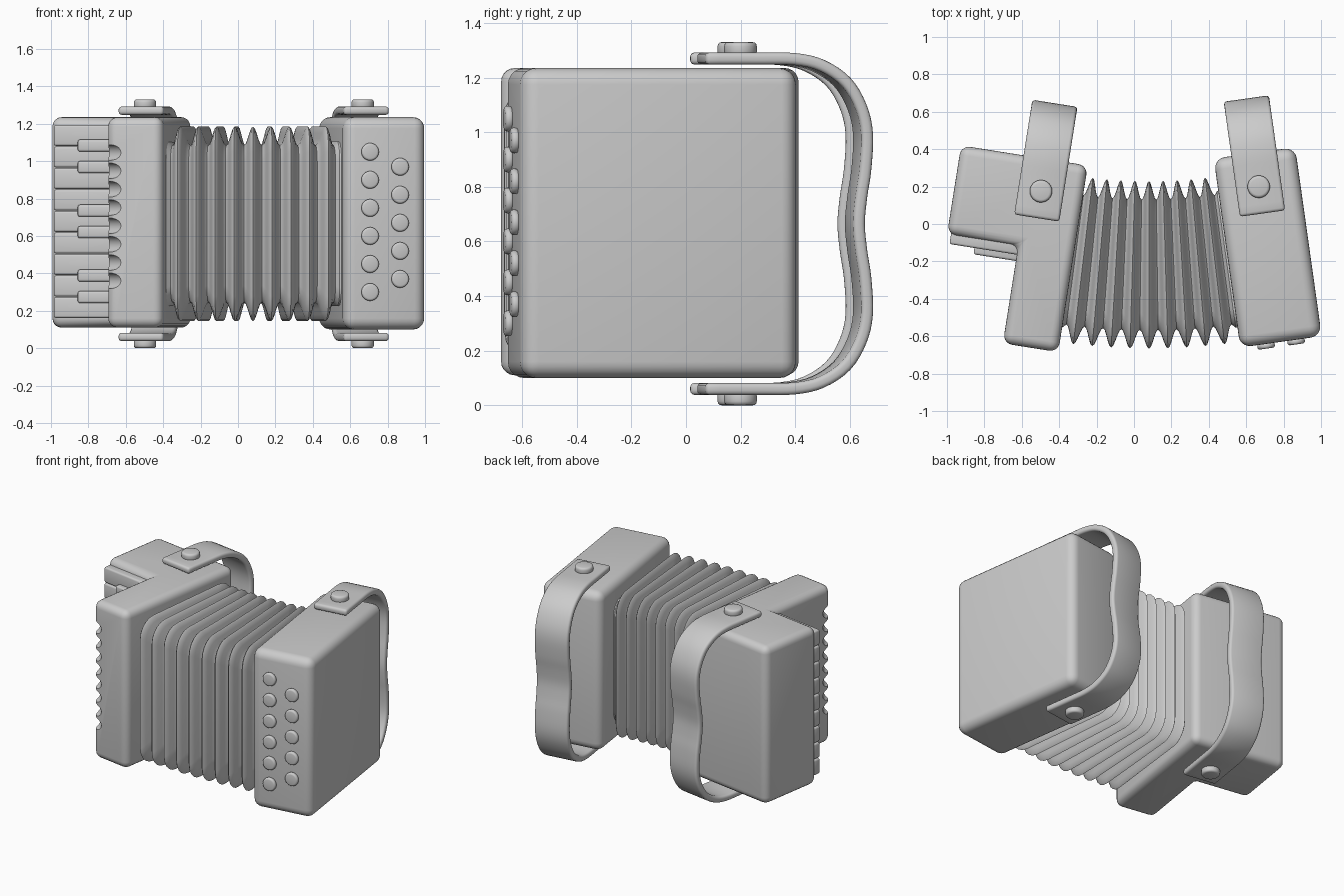
import bpy, bmesh
from math import sin, cos, pi, radians
from mathutils import Matrix, Vector

if "Cube" in bpy.data.objects:
    bpy.data.objects.remove(bpy.data.objects["Cube"])


def finish(name, bm, matrix=None, bevel=0, segs=3):
    bmesh.ops.recalc_face_normals(bm, faces=bm.faces[:])
    if bevel:
        edges = [e for e in bm.edges if e.calc_face_angle(0) > 0.6]
        bmesh.ops.bevel(bm, geom=edges, offset=bevel, offset_type='OFFSET',
                        segments=segs, profile=0.5, affect='EDGES', clamp_overlap=True)
    me = bpy.data.meshes.new(name)
    bm.to_mesh(me)
    bm.free()
    ob = bpy.data.objects.new(name, me)
    bpy.context.collection.objects.link(ob)
    if matrix:
        ob.matrix_world = matrix
    smooth(ob)
    return ob


def smooth(ob):
    bpy.ops.object.select_all(action='DESELECT')
    ob.select_set(True)
    bpy.context.view_layer.objects.active = ob
    bpy.ops.object.shade_smooth_by_angle(angle=radians(40))


def prism(name, pts, z0, z1, matrix, bevel, segs=3):
    bm = bmesh.new()
    lo = [bm.verts.new((x, y, z0)) for x, y in pts]
    hi = [bm.verts.new((x, y, z1)) for x, y in pts]
    bm.faces.new(lo)
    bm.faces.new(hi)
    n = len(pts)
    for i in range(n):
        j = (i + 1) % n
        bm.faces.new((lo[i], lo[j], hi[j], hi[i]))
    return finish(name, bm, matrix, bevel, segs)


def rect(x0, x1, y0, y1):
    return [(x0, y0), (x1, y0), (x1, y1), (x0, y1)]


def disc(r, n=28):
    return [(r * cos(2 * pi * i / n), r * sin(2 * pi * i / n)) for i in range(n)]


def frame(x, y, deg):
    return Matrix.Translation((x, y, 0)) @ Matrix.Rotation(radians(deg), 4, 'Z')


MID = 0.665
left, right = frame(-0.405, -0.685, -9), frame(0.715, -0.125, 8)

# Right body with two columns of buttons
prism("button_side_body", rect(-0.22, 0.22, -0.51, 0.51), 0.10, 1.235, right, 0.06, 5)
buttons = [(-0.082, 1.05 - 0.15 * i) for i in range(6)] + [(0.08, 0.97 - 0.15 * i) for i in range(5)]
for u, z in buttons:
    m = right @ Matrix.Translation((u, -0.505, z)) @ Matrix.Rotation(pi / 2, 4, 'X')
    prism("button", disc(0.047), 0, 0.03, m, 0.012)

# Left L-shaped body
body = prism("keyboard_side_body",
             [(0, 0), (0, 1.01), (-0.686, 1.01), (-0.686, 0.53), (-0.30, 0.53), (-0.30, 0)],
             0.11, 1.235, left, 0.05, 5)

# Scalloped notches down its front left edge
bm = bmesh.new()
for i in range(8):
    m = (Matrix.Translation((-0.292, 0.008, 0.36 + 0.098 * i)) @ Matrix.Rotation(radians(-45), 4, 'Z')
         @ Matrix.Rotation(pi / 2, 4, 'Y'))
    bmesh.ops.create_cone(bm, cap_ends=True, segments=20, radius1=0.043, radius2=0.043,
                          depth=0.3, matrix=m)
cutter = finish("scallop_cutter", bm, left)
cutter.hide_render = True
mod = body.modifiers.new("scallops", 'BOOLEAN')
mod.operation, mod.object, mod.solver = 'DIFFERENCE', cutter, 'EXACT'
bpy.context.view_layer.update()
bpy.context.view_layer.objects.active = body
bpy.ops.object.modifier_apply(modifier=mod.name)
bpy.data.objects.remove(cutter)
smooth(body)

# Piano keys
for i in range(9):
    z = 0.16 + 0.115 * i
    prism("white_key", rect(-0.665, -0.29, 0.48, 0.55), z + 0.002, z + 0.113, left, 0.012)
for z in (1.083, 0.968, 0.735, 0.62, 0.388, 0.273):
    prism("black_key", rect(-0.53, -0.29, 0.446, 0.52), z - 0.032, z + 0.032, left, 0.012)

# Bellows: rounded rectangles fanned around a distant pivot, pulsing in size
PIVOT, RADIUS, PITCH, STEPS = Vector((0.08, 2.8, 0)), 3.018, 1.675, 10
bm = bmesh.new()
rings = []
for k in range(-5 * STEPS - 2, 5 * STEPS + 3):
    t = k / STEPS
    a = radians(t * PITCH)
    d = 0.05 - 0.05 * cos(2 * pi * t)
    if abs(t) > 4.5:
        d = max(d, 0.08)
    hr, hz, c = 0.448 - d, 0.52 - d, 0.13 - 0.4 * d
    ring = []
    for q, (sr, sz) in enumerate(((1, 1), (-1, 1), (-1, -1), (1, -1))):
        for s in range(6):
            b = (q + s / 5) * pi / 2
            r = RADIUS + sr * (hr - c) + c * cos(b)
            z = MID + sz * (hz - c) + c * sin(b)
            ring.append(bm.verts.new(PIVOT + Vector((r * sin(a), -r * cos(a), z))))
    rings.append(ring)
for r0, r1 in zip(rings, rings[1:]):
    for i in range(len(r0)):
        j = (i + 1) % len(r0)
        bm.faces.new((r0[i], r0[j], r1[j], r1[i]))
bm.faces.new(rings[0])
bm.faces.new(rings[-1])
finish("bellows", bm)

# Hand straps with knobs above and below
half = [(0, 0.605), (0.2, 0.605), (0.33, 0.603), (0.43, 0.58), (0.52, 0.52), (0.575, 0.43),
        (0.598, 0.33), (0.592, 0.2), (0.577, 0.1), (0.568, 0)]
ctrl = [Vector(p) for p in half + [(s, -z) for s, z in half[-2::-1]]]


def spline(p, n=4):
    ext = [2 * p[0] - p[1]] + p + [2 * p[-1] - p[-2]]
    out = []
    for a, b, c, d in zip(ext, ext[1:], ext[2:], ext[3:]):
        for i in range(n):
            t = i / n
            out.append(0.5 * (2 * b + (c - a) * t + (2 * a - 5 * b + 4 * c - d) * t * t
                              + (3 * b - a - 3 * c + d) * t ** 3))
    return out + [p[-1]]


def strap(name, matrix):
    path = spline(ctrl)
    bm = bmesh.new()
    loops = []
    for i, p in enumerate(path):
        tan = (path[min(i + 1, len(path) - 1)] - path[max(i - 1, 0)]).normalized()
        nor = Vector((-tan.y, tan.x)) * 0.022
        loops.append([bm.verts.new((x, q.x, MID + q.y))
                      for x, q in ((-0.122, p - nor), (0.122, p - nor), (0.122, p + nor), (-0.122, p + nor))])
    for a, b in zip(loops, loops[1:]):
        for i in range(4):
            j = (i + 1) % 4
            bm.faces.new((a[i], a[j], b[j], b[i]))
    bm.faces.new(loops[0])
    bm.faces.new(loops[-1])
    finish(name, bm, matrix, 0.016, 3)


for side, m in (("left", frame(-0.52, 0.032, -9)), ("right", frame(0.687, 0.056, 8))):
    strap(side + "_strap", m)
    knob = m @ Matrix.Translation((0, 0.145, 0))
    prism(side + "_knob_top", disc(0.06), 1.28, 1.33, knob, 0.015)
    prism(side + "_knob_bottom", disc(0.06), 0.0, 0.05, knob, 0.015)
